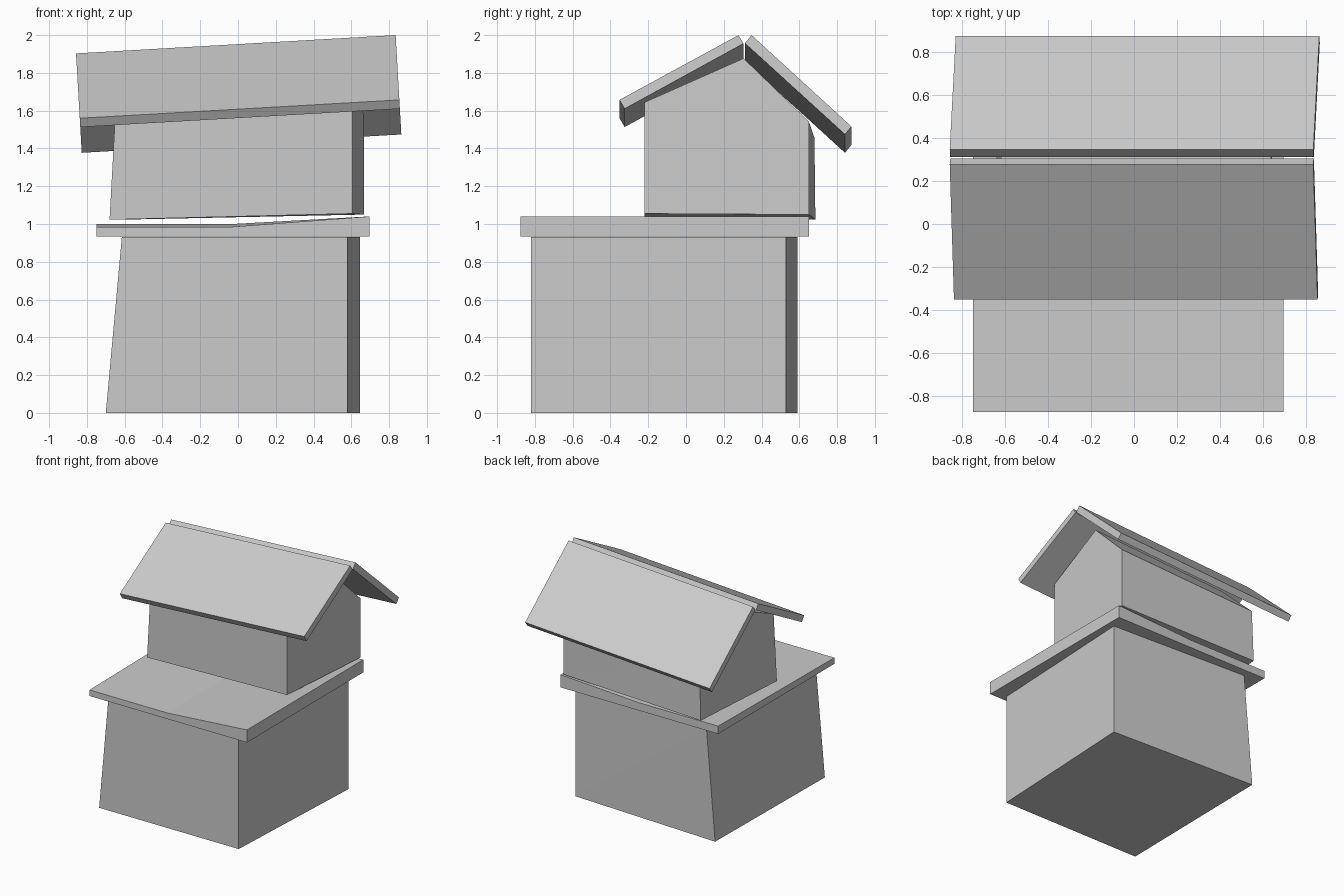
import bpy
import bmesh

if "Cube" in bpy.data.objects:
    bpy.data.objects.remove(bpy.data.objects["Cube"])


def loft(name, end_a, end_b):
    """Closed solid joining two matching end outlines."""
    bm = bmesh.new()
    a = [bm.verts.new(p) for p in end_a]
    b = [bm.verts.new(p) for p in end_b]
    bm.faces.new(a)
    bm.faces.new(b)
    for i in range(len(a)):
        j = (i + 1) % len(a)
        bm.faces.new((a[i], a[j], b[j], b[i]))
    # slightly warped quads are split into flat triangles
    bmesh.ops.triangulate(bm, faces=[f for f in bm.faces if len(f.verts) == 4])
    bmesh.ops.recalc_face_normals(bm, faces=bm.faces)
    mesh = bpy.data.meshes.new(name)
    bm.to_mesh(mesh)
    bm.free()
    obj = bpy.data.objects.new(name, mesh)
    bpy.context.collection.objects.link(obj)
    return obj


TILT = 0.0575  # sideways slope of the crooked roof

# lower storey: crooked box with a leaning left wall
loft("lower_storey",
     [(-0.70, -0.82, 0), (0.58, -0.82, 0), (0.645, 0.53, 0), (-0.68, 0.59, 0)],
     [(-0.615, -0.82, 0.93), (0.58, -0.82, 0.93), (0.645, 0.53, 0.93), (-0.60, 0.59, 0.93)])


# floor slab: flat below, bent upward on the right
def slab_outline(y, left_z):
    return [(-0.75, y, 0.935), (0.695, y, 0.935), (0.695, y, 1.04),
            (-0.03, y, left_z), (-0.75, y, left_z)]


loft("floor_slab", slab_outline(-0.875, 0.985), slab_outline(0.65, 1.0))

# upper storey: gabled box whose top follows the roof tilt
drop = TILT * 1.28
loft("upper_storey",
     [(0.605, -0.22, 1.055), (0.605, -0.22, 1.644), (0.637, 0.305, 1.877),
      (0.667, 0.65, 1.543), (0.667, 0.65, 1.05)],
     [(-0.68, -0.22, 1.023), (-0.65, -0.22, 1.644 - drop), (-0.62, 0.305, 1.877 - drop),
      (-0.60, 0.68, 1.53 - drop), (-0.615, 0.685, 1.023)])


# roof boards: section (y, z) at the right end, extruded along the tilt
def roof_board(name, section):
    ends = []
    for side in (1, -1):
        ends.append([(side * 0.846 - TILT * (z - 1.8), y, z + (side - 1) * 0.0485)
                     for y, z in section])
    loft(name, *ends)


roof_board("front_roof_board", [(-0.352, 1.657), (0.278, 2.0), (0.304, 1.955), (-0.325, 1.61)])
roof_board("back_roof_board", [(0.347, 2.0), (0.876, 1.516), (0.842, 1.474), (0.312, 1.957)])
